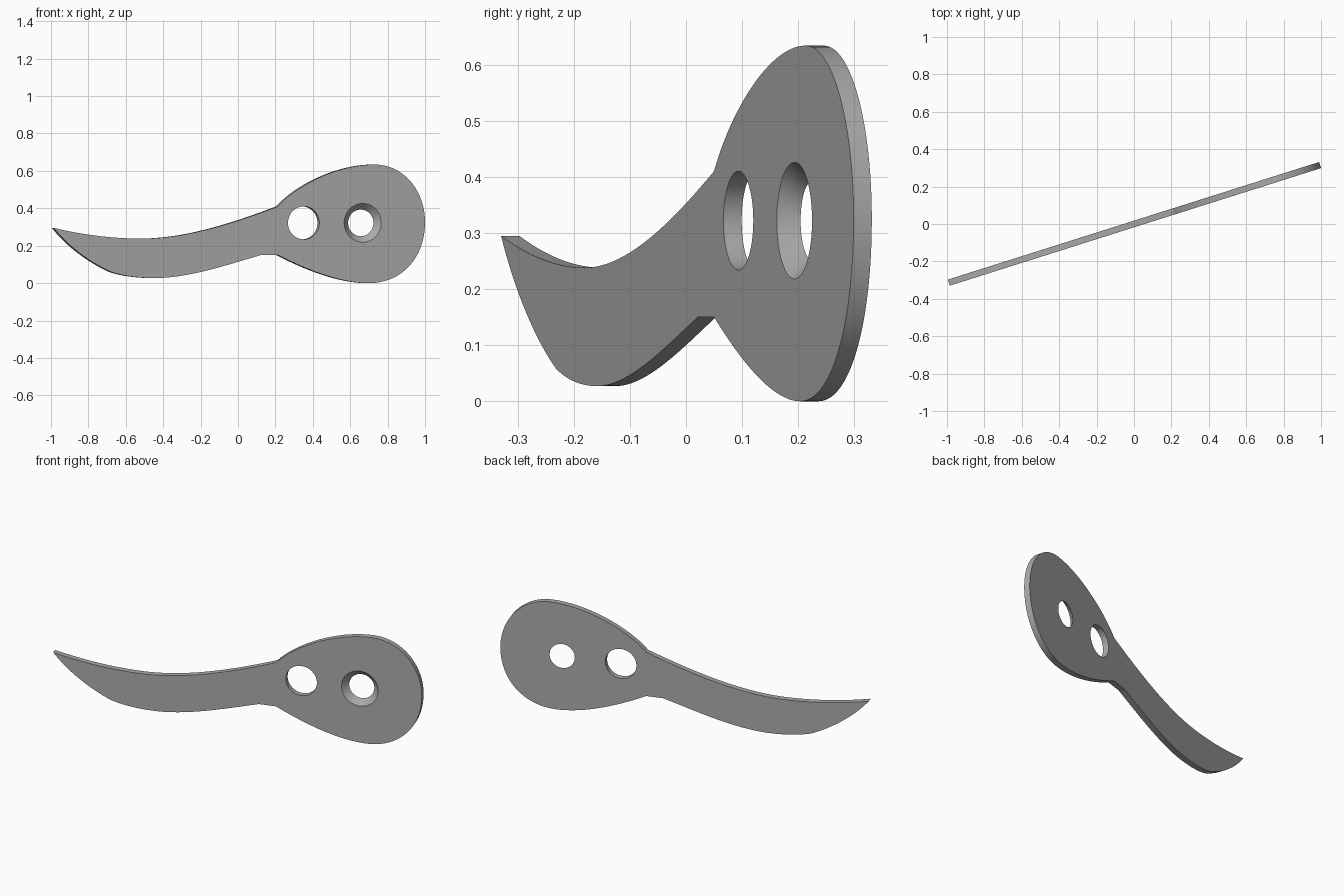
import bpy, bmesh, math
from mathutils import Vector, Matrix
from mathutils.geometry import interpolate_bezier

cube = bpy.data.objects.get("Cube")
if cube:
    bpy.data.objects.remove(cube, do_unlink=True)

THICK = 0.034
ANGLE = math.atan2(0.63, 1.99)
COS = math.cos(ANGLE)
SHIFT = math.sin(ANGLE) * THICK / 2

grey = bpy.data.materials.new("plain_grey")
grey.use_nodes = True
grey.diffuse_color = (0.4, 0.4, 0.4, 1)
grey.node_tree.nodes["Principled BSDF"].inputs["Base Color"].default_value = (0.4, 0.4, 0.4, 1)

# Outline as Bezier pieces: handle, handle, end (a lone point is a straight edge)
START = (-0.985, 0.295)
PIECES = [
    [(-0.83, 0.258), (-0.67, 0.238), (-0.515, 0.238)],  # blade top
    [(-0.27, 0.238), (-0.01, 0.325), (0.214, 0.41)],
    [(0.31, 0.52), (0.53, 0.634), (0.73, 0.634)],       # head
    [(0.885, 0.634), (1.0, 0.495), (1.0, 0.325)],
    [(1.0, 0.14), (0.88, 0.0), (0.70, 0.0)],
    [(0.54, 0.0), (0.36, 0.075), (0.214, 0.15)],
    [(0.122, 0.15)],                                    # neck notch
    [(-0.08, 0.09), (-0.27, 0.027), (-0.445, 0.027)],   # blade belly
    [(-0.53, 0.027), (-0.62, 0.038), (-0.68, 0.06)],
    [(-0.80, 0.115), (-0.91, 0.20), START],             # blade tip
]


def flat(p):
    """Undo the foreshortening of the turned plate."""
    return Vector(((p[0] - SHIFT) / COS, p[1]))


def outline():
    points, last = [], START
    for piece in PIECES:
        if len(piece) == 1:
            points.append(flat(last))
        else:
            h1, h2, end = piece
            curve = interpolate_bezier(flat(last), flat(h1), flat(h2), flat(end), 25)
            points += [Vector(p[:2]) for p in curve[:-1]]
        last = piece[-1]
    return points


def circle(x, z, radius, n=64):
    return [Vector((x + radius * math.cos(math.tau * i / n),
                    z + radius * math.sin(math.tau * i / n))) for i in range(n)]


bm = bmesh.new()
caps = {-1: [], 1: []}


def wall(front, back):
    """Join a front ring to a back ring and remember their edges for the caps."""
    n = len(front)
    rings = {s: [bm.verts.new((p.x, s * THICK / 2, p.y)) for p in ring]
             for s, ring in ((-1, front), (1, back))}
    for i in range(n):
        j = (i + 1) % n
        bm.faces.new((rings[-1][i], rings[-1][j], rings[1][j], rings[1][i]))
        for s in rings:
            caps[s].append(bm.edges.get((rings[s][i], rings[s][j])))


wall(outline(), outline())
wall(circle(0.363, 0.322, 0.088), circle(0.363, 0.322, 0.088))  # plain hole
wall(circle(0.694, 0.322, 0.104), circle(0.694, 0.322, 0.071))  # countersunk hole
for side, edges in caps.items():
    bmesh.ops.triangle_fill(bm, edges=edges, use_beauty=True, normal=(0, side, 0))
bmesh.ops.recalc_face_normals(bm, faces=bm.faces)
bm.transform(Matrix.Rotation(ANGLE, 4, 'Z'))

mesh = bpy.data.meshes.new("pierced_blade_plate")
bm.to_mesh(mesh)
bm.free()
mesh.materials.append(grey)
plate = bpy.data.objects.new("pierced_blade_plate", mesh)
bpy.context.collection.objects.link(plate)

bpy.ops.object.select_all(action='DESELECT')
plate.select_set(True)
bpy.context.view_layer.objects.active = plate
bpy.ops.object.shade_smooth_by_angle(angle=math.radians(30))
